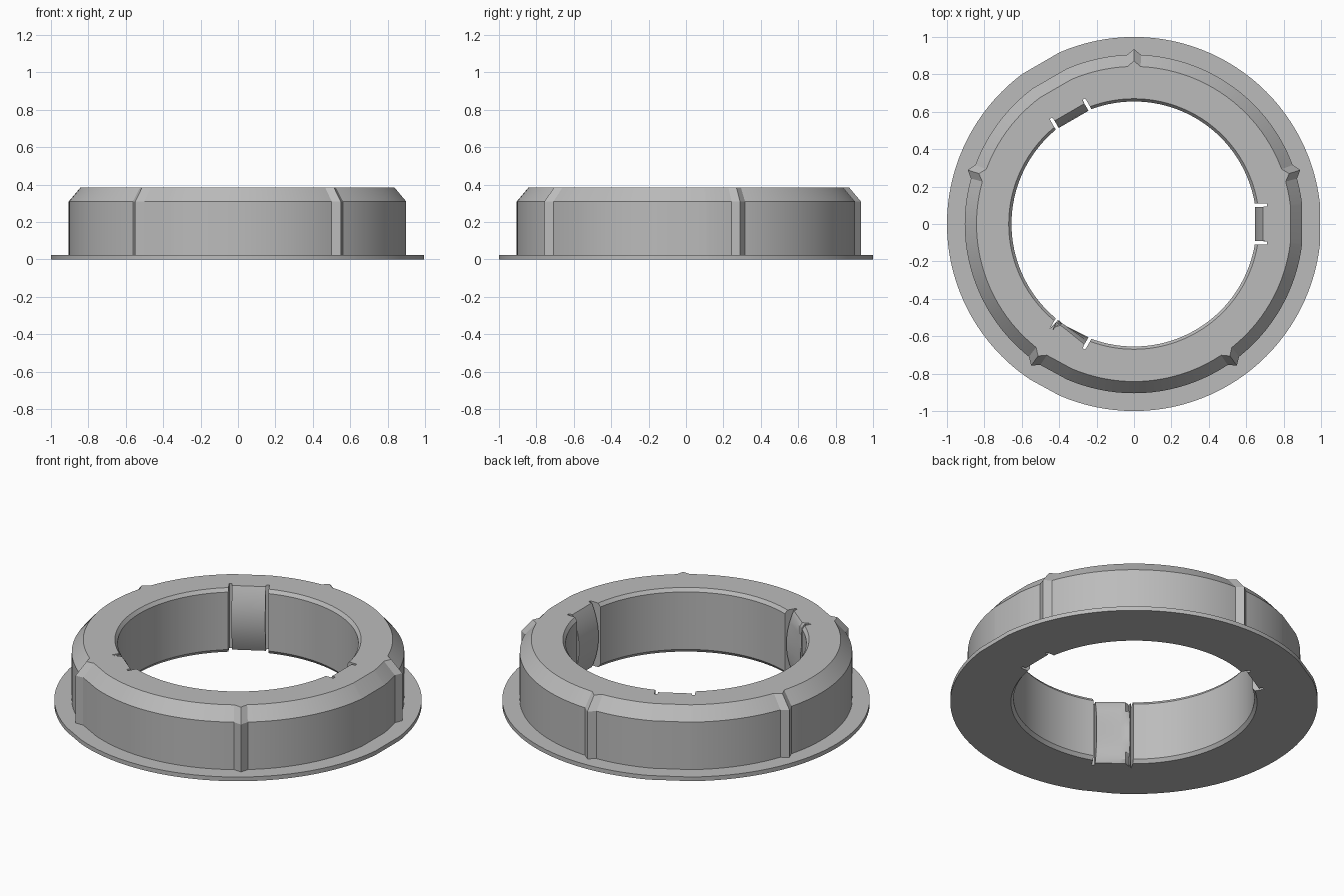
import bpy, bmesh, math

if "Cube" in bpy.data.objects:
    bpy.data.objects.remove(bpy.data.objects["Cube"])

TOP = 0.385
RIDGES = [18 + 72 * k for k in range(5)]
TABS = [0, 120, 240]
INNER_Z = [TOP, 0.365, 0.32, 0.27, 0.22, 0.165, 0.115, 0.065, 0.02, 0.0]


def polar(r, deg, z):
    a = math.radians(deg)
    return (r * math.cos(a), r * math.sin(a), z)


def gap(a, b):
    return abs((a - b + 180) % 360 - 180)


def outer_loop(deg):
    # flange, wall and sloped shoulder; the wall swells into a pointed rib
    rib = max(0, 1 - min(gap(deg, c) for c in RIDGES) / 2.4) * 0.03
    r = 0.905 + rib
    return [polar(1, deg, 0), polar(1, deg, 0.025), polar(r, deg, 0.025),
            polar(r, deg, 0.31), polar(r - 0.063, deg, TOP)]


def bore_radius(z):
    return 0.67 if z in (0.0, TOP) else 0.655


def tab_x(z):
    # spring tab bulges inward at mid height
    return 0.645 + 0.045 * ((z - TOP / 2) / (TOP / 2)) ** 2


def slit_columns(center):
    # (outer angle, inner points) across slit, tab, slit
    cols = []
    for side in (-1, 1):
        part = [(9.75, 0.11, lambda z: math.sqrt(bore_radius(z) ** 2 - 0.0121)),
                (8.8, 0.11, lambda z: 0.712),
                (7.2, 0.092, lambda z: 0.712),
                (6.5, 0.092, tab_x)]
        for deg, y, fx in part if side < 0 else reversed(part):
            pts = []
            for z in INNER_Z:
                x = fx(z)
                pts.append(polar(math.hypot(x, y), center + side * math.degrees(math.atan2(y, x)), z))
            cols.append((center + side * deg, pts))
    return cols


# columns around the ring
angles = {float(a) for a in range(0, 360, 3)}
angles = {a for a in angles if min(gap(a, c) for c in TABS) > 10
          and min(gap(a, c) for c in RIDGES) > 2.5}
for c in RIDGES:
    angles |= {c - 2.4, float(c), c + 2.4}
columns = [(a, [polar(bore_radius(z), a, z) for z in INNER_Z]) for a in angles]
for c in TABS:
    columns += slit_columns(c)
columns.sort(key=lambda c: c[0] % 360)

# adapter ring
bm = bmesh.new()
loops = [[bm.verts.new(p) for p in outer_loop(a) + inner] for a, inner in columns]
n = len(loops[0])
for i, cur in enumerate(loops):
    nxt = loops[(i + 1) % len(loops)]
    for j in range(n):
        k = (j + 1) % n
        bm.faces.new((cur[j], nxt[j], nxt[k], cur[k]))
bmesh.ops.recalc_face_normals(bm, faces=bm.faces)
mesh = bpy.data.meshes.new("ribbed_ring")
bm.to_mesh(mesh)
bm.free()
ring = bpy.data.objects.new("ribbed_ring", mesh)
bpy.context.collection.objects.link(ring)

grey = bpy.data.materials.new("light_grey")
grey.diffuse_color = (0.5, 0.5, 0.5, 1)
grey.use_nodes = True
grey.node_tree.nodes["Principled BSDF"].inputs["Base Color"].default_value = grey.diffuse_color
mesh.materials.append(grey)

bpy.context.view_layer.objects.active = ring
ring.select_set(True)
bpy.ops.object.shade_smooth_by_angle(angle=math.radians(25))
